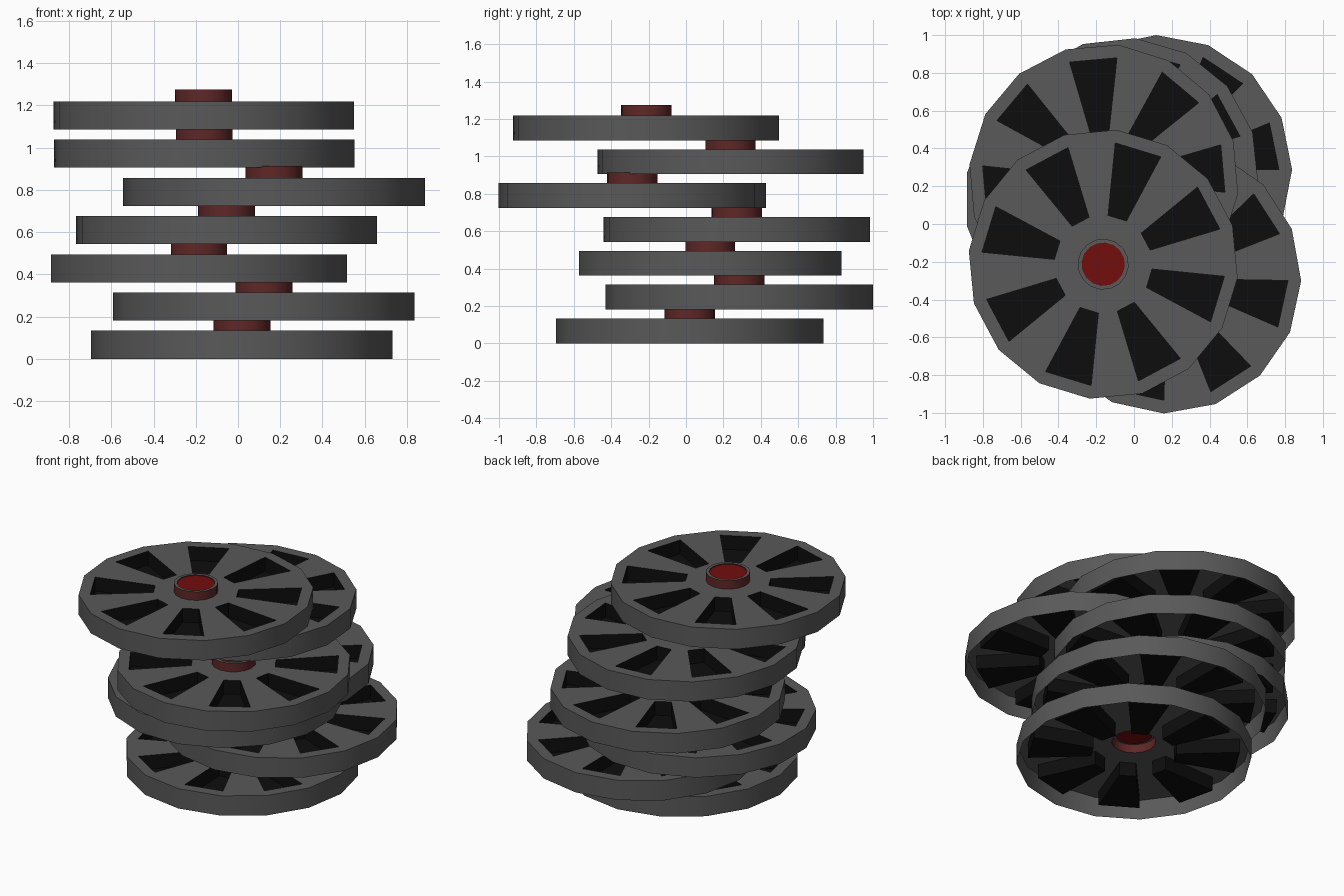
import bpy, bmesh, math

if "Cube" in bpy.data.objects:
    bpy.data.objects.remove(bpy.data.objects["Cube"])

SIDES = 16
STEP = 0.181          # height from one wheel to the next
TOP = 0.133           # wheel thickness
R_RIM, R_OUT, R_IN, R_HUB, R_CAP = 0.715, 0.645, 0.26, 0.135, 0.115
POCKET_Z = 0.04       # floor of the dark pockets
HUB_TOP, CAP_Z = 0.19, 0.184


def material(name, rgb):
    m = bpy.data.materials.new(name)
    m.diffuse_color = (*rgb, 1.0)
    m.use_nodes = True
    m.node_tree.nodes["Principled BSDF"].inputs["Base Color"].default_value = m.diffuse_color
    return m


grey = material("dark grey", (0.10, 0.10, 0.10))
black = material("pocket black", (0.004, 0.004, 0.004))
dull_red = material("dull red", (0.115, 0.020, 0.020))
red = material("cap red", (0.17, 0.004, 0.004))


def ring(bm, r, z):
    return [bm.verts.new((r * math.cos(2 * math.pi * i / SIDES),
                          r * math.sin(2 * math.pi * i / SIDES), z)) for i in range(SIDES)]


def quad(bm, verts, mat):
    bm.faces.new(verts).material_index = mat


def band(bm, a, b, mat, keep=lambda i: True):
    # strip of quads between two rings
    for i in range(SIDES):
        j = (i + 1) % SIDES
        if keep(i):
            quad(bm, (a[i], a[j], b[j], b[i]), mat)


def finish(bm, name, mats):
    me = bpy.data.meshes.new(name)
    bm.to_mesh(me)
    bm.free()
    for m in mats:
        me.materials.append(m)
    return me


def wheel_mesh():
    bm = bmesh.new()
    low, rim = ring(bm, R_RIM, 0), ring(bm, R_RIM, TOP)
    out, inn, hub = ring(bm, R_OUT, TOP), ring(bm, R_IN, TOP), ring(bm, R_HUB, TOP)
    band(bm, low, rim, 0)                                # outer wall
    band(bm, rim, out, 0)                                # flat rim
    band(bm, out, inn, 0, lambda i: i % 2 == 1)          # spokes
    band(bm, inn, hub, 0)                                # centre plate
    # sunken dark pockets in every second sector
    for i in range(0, SIDES, 2):
        j = (i + 1) % SIDES
        top = [out[i], out[j], inn[j], inn[i]]
        bot = [bm.verts.new((v.co.x, v.co.y, POCKET_Z)) for v in top]
        quad(bm, bot, 1)
        for k in range(4):
            n = (k + 1) % 4
            quad(bm, (top[k], top[n], bot[n], bot[k]), 1)
    return finish(bm, "wheel", (grey, black))


def hub_mesh():
    bm = bmesh.new()
    base, top = ring(bm, R_HUB, TOP), ring(bm, R_HUB, HUB_TOP)
    lip, cap = ring(bm, R_CAP, HUB_TOP), ring(bm, R_CAP, CAP_Z)
    band(bm, base, top, 0)      # hub wall
    band(bm, top, lip, 1)       # grey lip
    band(bm, lip, cap, 0)
    quad(bm, cap, 2)            # red cap
    return finish(bm, "hub", (dull_red, grey, red))


# x, y, turn in degrees, from the bottom of the stack upwards
STACK = [(0.018, 0.020, 2), (0.122, 0.285, 0.3), (-0.184, 0.130, 11.25),
         (-0.054, 0.271, 17.5), (0.170, -0.288, 21.5), (-0.160, 0.238, -6.2),
         (-0.163, -0.213, 16.8)]

meshes = {"wheel": wheel_mesh(), "hub": hub_mesh()}
for n, (x, y, turn) in enumerate(STACK):
    for part, me in meshes.items():
        ob = bpy.data.objects.new(f"{part}_{n + 1}", me)
        bpy.context.collection.objects.link(ob)
        ob.location = (x, y, n * STEP)
        ob.rotation_euler.z = math.radians(turn)
        if n == 0:
            # smooth the shared mesh once, keeping hard corners
            bpy.ops.object.select_all(action='DESELECT')
            bpy.context.view_layer.objects.active = ob
            ob.select_set(True)
            bpy.ops.object.shade_smooth_by_angle(angle=math.radians(30))
